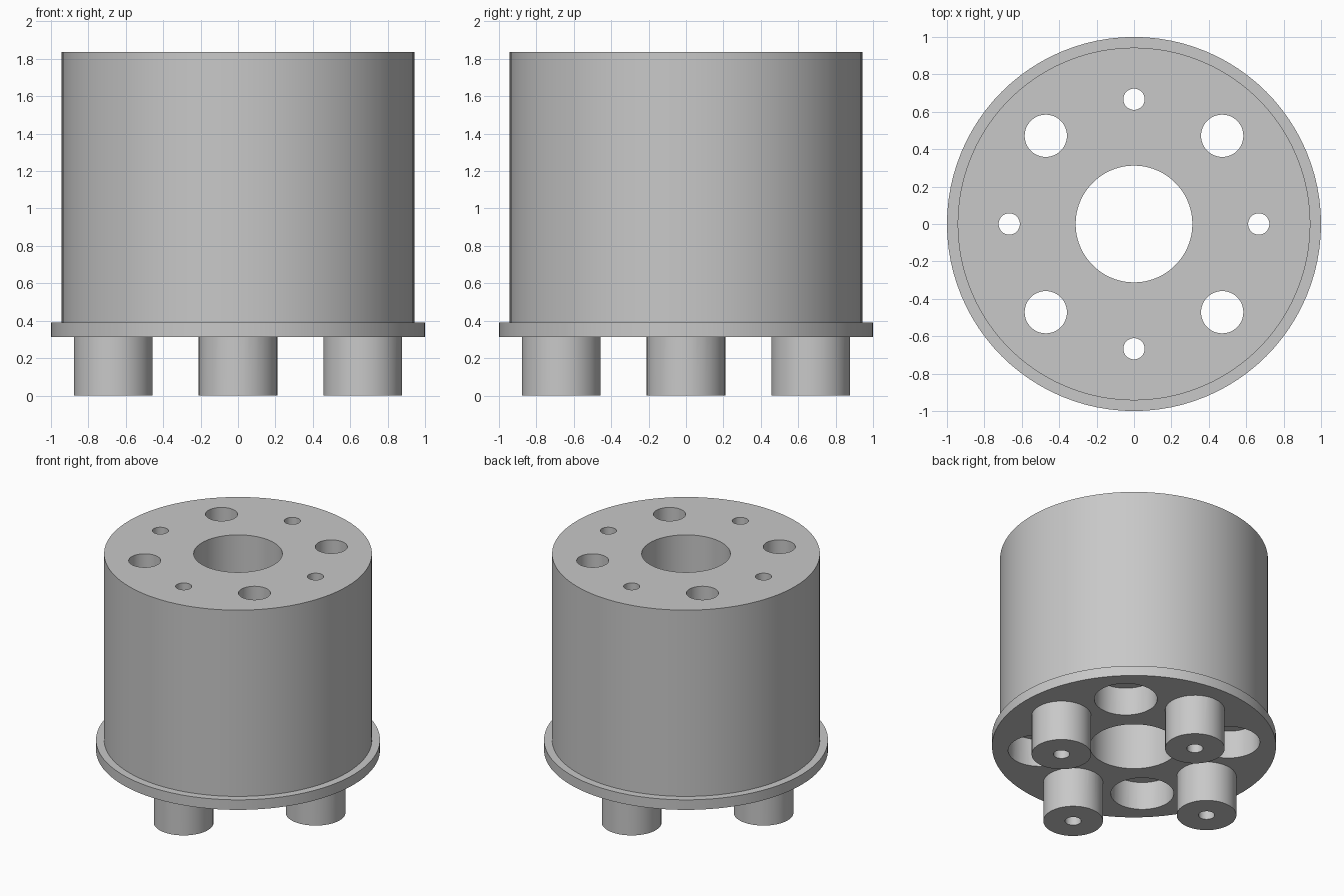
import bpy, bmesh
from math import sin, cos, pi, radians

if "Cube" in bpy.data.objects:
    bpy.data.objects.remove(bpy.data.objects["Cube"])

BASE_Z, TOP_Z = 0.312, 1.837
BOLT_R = 0.667

grey = bpy.data.materials.new("plain grey")
grey.use_nodes = True
COLOUR = (0.58, 0.58, 0.58, 1)
grey.diffuse_color = COLOUR
grey.node_tree.nodes["Principled BSDF"].inputs["Base Color"].default_value = COLOUR


def lathe(name, profile, segments, closed=False, centre=(0, 0)):
    """Revolve (radius, z) points; an open profile is capped at both ends."""
    bm = bmesh.new()
    rings = []
    for r, z in profile:
        angles = [2 * pi * i / segments for i in range(segments)]
        rings.append([bm.verts.new((centre[0] + r * cos(a), centre[1] + r * sin(a), z))
                      for a in angles])
    pairs = list(zip(rings, rings[1:]))
    if closed:
        pairs.append((rings[-1], rings[0]))
    else:
        bm.faces.new(rings[0])
        bm.faces.new(rings[-1])
    for a, b in pairs:
        for i in range(segments):
            j = (i + 1) % segments
            bm.faces.new((a[i], a[j], b[j], b[i]))
    bmesh.ops.recalc_face_normals(bm, faces=bm.faces)
    mesh = bpy.data.meshes.new(name)
    bm.to_mesh(mesh)
    bm.free()
    mesh.materials.append(grey)
    obj = bpy.data.objects.new(name, mesh)
    bpy.context.collection.objects.link(obj)
    return obj


def combine(target, tool, operation):
    """Apply a boolean and discard the tool."""
    tool.hide_render = True
    mod = target.modifiers.new(operation, 'BOOLEAN')
    mod.object, mod.operation, mod.solver = tool, operation, 'EXACT'
    bpy.context.view_layer.objects.active = target
    bpy.ops.object.modifier_apply(modifier=mod.name)
    bpy.data.objects.remove(tool)


# Drum with bottom flange and central bore
drum = lathe("flanged_drum", [(0.312, BASE_Z), (1, BASE_Z), (1, 0.39),
                              (0.943, 0.39), (0.943, TOP_Z), (0.312, TOP_Z)],
             96, closed=True)

for k in range(4):
    # Foot with a bolt hole running through to the top
    a = radians(90 * k)
    spot = (BOLT_R * cos(a), BOLT_R * sin(a))
    combine(drum, lathe("foot", [(0.21, 0), (0.21, 0.35)], 48, centre=spot), 'UNION')
    combine(drum, lathe("bolt_hole", [(0.057, -0.1), (0.057, 2)], 32, centre=spot),
            'DIFFERENCE')

    # Diagonal hole, counterbored from below
    a += radians(45)
    spot = (BOLT_R * cos(a), BOLT_R * sin(a))
    steps = [(0.222, 0.1), (0.222, 0.53), (0.113, 0.53), (0.113, 2)]
    combine(drum, lathe("counterbore", steps, 48, centre=spot), 'DIFFERENCE')

# Smooth walls, crisp rims
bpy.ops.object.select_all(action='DESELECT')
drum.select_set(True)
bpy.context.view_layer.objects.active = drum
bpy.ops.object.shade_smooth_by_angle(angle=radians(30))
